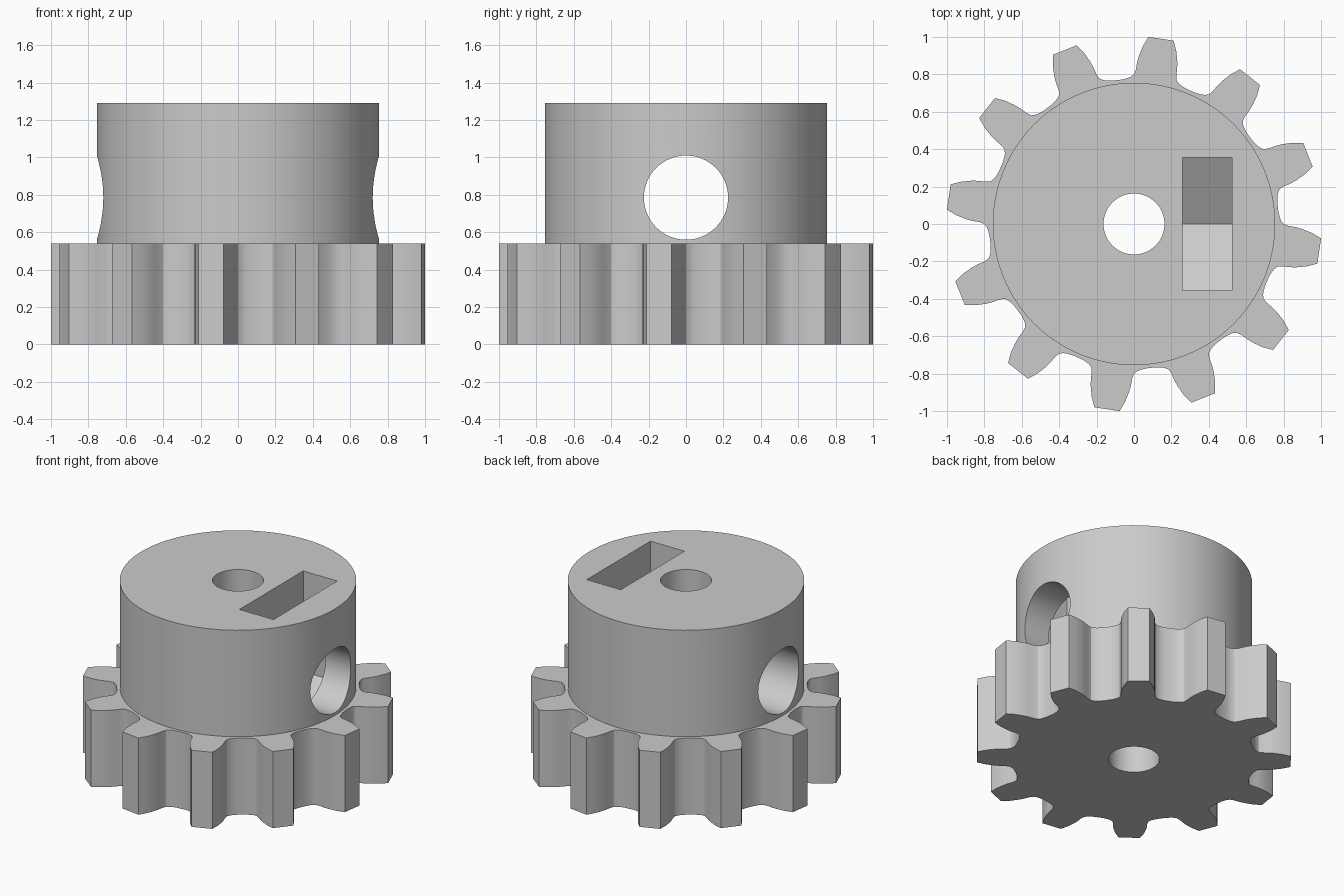
import bpy
from math import cos, sin, pi, radians, sqrt

default = bpy.data.objects.get("Cube")
if default:
    bpy.data.objects.remove(default, do_unlink=True)

TEETH = 12
PHASE = radians(81.7)
GEAR_TOP, HUB_TOP, HUB_R, BORE_R = 0.54, 1.29, 0.755, 0.163
HOLE_Z, HOLE_R = 0.785, 0.225
SLOT_MIN, SLOT_MAX, SLOT_HALF = 0.26, 0.525, 0.355

grey = bpy.data.materials.new("plain grey")
grey.use_nodes = True
colour = (0.6, 0.6, 0.6, 1)
grey.diffuse_color = colour
grey.node_tree.nodes["Principled BSDF"].inputs["Base Color"].default_value = colour


def prism(name, outline, low, high, place=lambda a, b, h: (a, b, h)):
    """Closed prism from a counter-clockwise outline."""
    n = len(outline)
    verts = [place(a, b, h) for h in (low, high) for a, b in outline]
    faces = [list(range(n))[::-1], list(range(n, 2 * n))]
    faces += [[i, (i + 1) % n, n + (i + 1) % n, n + i] for i in range(n)]
    mesh = bpy.data.meshes.new(name)
    mesh.from_pydata(verts, [], faces)
    mesh.materials.append(grey)
    obj = bpy.data.objects.new(name, mesh)
    bpy.context.collection.objects.link(obj)
    return obj


def circle(radius, count, centre=(0, 0)):
    return [(centre[0] + radius * cos(2 * pi * i / count),
             centre[1] + radius * sin(2 * pi * i / count)) for i in range(count)]


def along_x(a, b, h):
    return (h, a, b)


def combine(target, tool, operation):
    bpy.context.view_layer.objects.active = target
    mod = target.modifiers.new(operation.lower(), 'BOOLEAN')
    mod.operation, mod.solver, mod.object = operation, 'EXACT', tool
    bpy.ops.object.modifier_apply(modifier=mod.name)
    bpy.data.objects.remove(tool, do_unlink=True)


# Half tooth: radius and angle from the tooth centre, root to tip
flank = [(0.775, 13), (0.78, 11), (0.787, 9.6), (0.8, 8.3), (0.826, 7.6),
         (0.865, 7.2), (0.9, 6.6), (0.95, 5.5), (1.003, 3.9)]
tooth = [(r, -a) for r, a in flank] + [(r, a) for r, a in reversed(flank)]
outline = []
for k in range(TEETH):
    centre = PHASE + 2 * pi * k / TEETH
    outline += [(r * cos(centre + radians(a)), r * sin(centre + radians(a)))
                for r, a in tooth]

# Toothed base joined to the round hub
gear = prism("gear_with_hub", outline, 0, GEAR_TOP)
combine(gear, prism("hub", circle(HUB_R, 96), 0.2, HUB_TOP), 'UNION')

# Shaft bore
combine(gear, prism("bore", circle(BORE_R, 64), -0.5, 2), 'DIFFERENCE')

# Set screw hole right across the hub
combine(gear, prism("screw_hole", circle(HOLE_R, 64, (0, HOLE_Z)), -2, 2, along_x),
        'DIFFERENCE')

# Nut slot, open at the top with a pointed hexagonal floor
shoulder = HOLE_Z - SLOT_HALF / sqrt(3)
tip = HOLE_Z - 2 * SLOT_HALF / sqrt(3)
slot = [(-SLOT_HALF, 1.6), (-SLOT_HALF, shoulder), (0, tip),
        (SLOT_HALF, shoulder), (SLOT_HALF, 1.6)]
combine(gear, prism("nut_slot", slot, SLOT_MIN, SLOT_MAX, along_x), 'DIFFERENCE')

# Soft curves with crisp edges
bpy.ops.object.select_all(action='DESELECT')
gear.select_set(True)
bpy.context.view_layer.objects.active = gear
bpy.ops.object.shade_smooth_by_angle(angle=radians(30))
